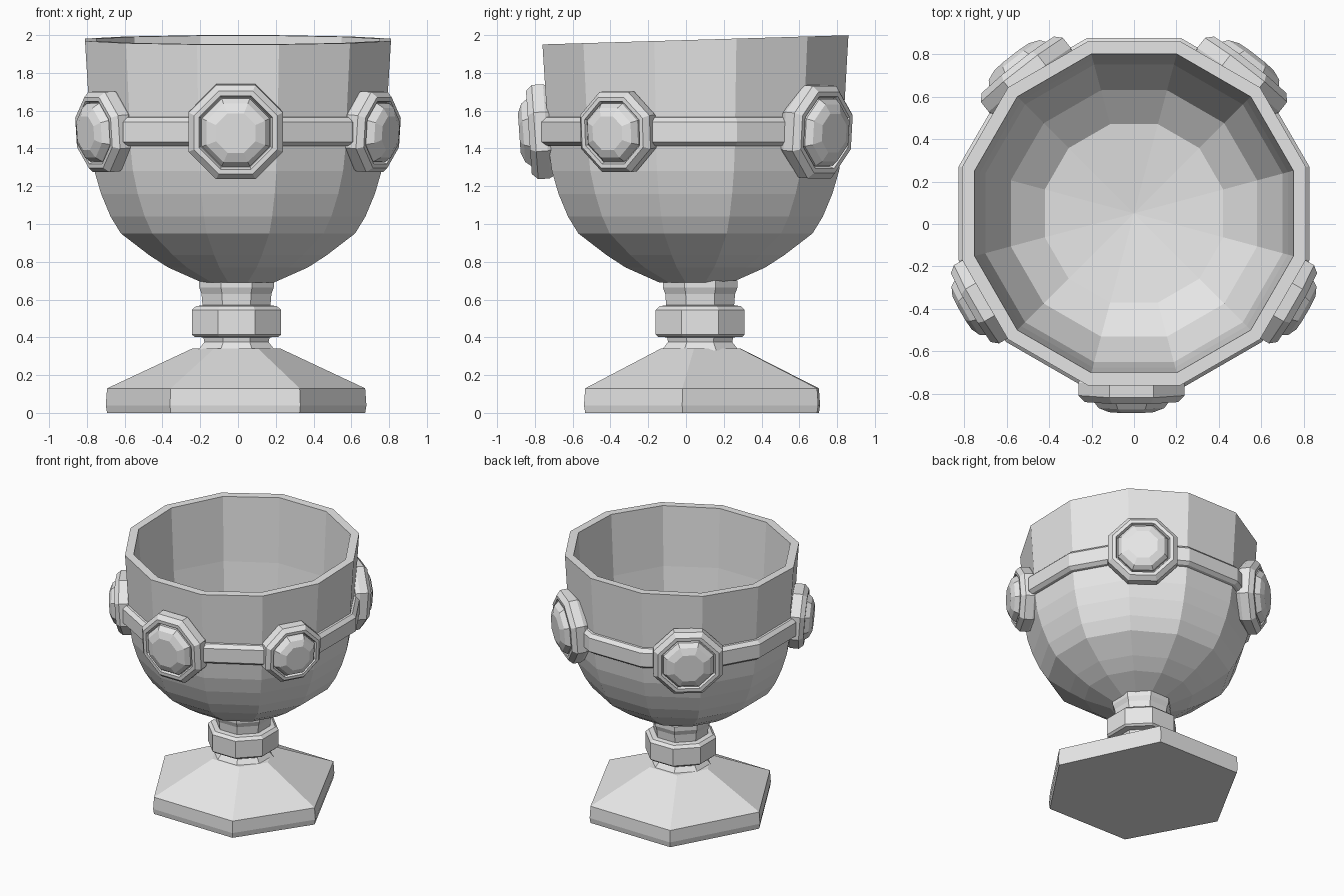
import bpy, bmesh, math
from mathutils import Matrix

if "Cube" in bpy.data.objects:
    bpy.data.objects.remove(bpy.data.objects["Cube"])

metal = bpy.data.materials.new("plain_grey")
metal.diffuse_color = (0.8, 0.8, 0.8, 1)
metal.use_nodes = True
metal.node_tree.nodes["Principled BSDF"].inputs["Base Color"].default_value = metal.diffuse_color


def finish(name, bm):
    bmesh.ops.recalc_face_normals(bm, faces=bm.faces)
    me = bpy.data.meshes.new(name)
    bm.to_mesh(me)
    bm.free()
    me.materials.append(metal)
    ob = bpy.data.objects.new(name, me)
    bpy.context.collection.objects.link(ob)
    return ob


def skin(bm, loops, cap_start=True, cap_end=True, closed=False):
    """Bridge rings of points, optionally capped or joined end to start."""
    rings = [[bm.verts.new(p) for p in loop] for loop in loops]
    pairs = list(zip(rings, rings[1:])) + ([(rings[-1], rings[0])] if closed else [])
    for a, b in pairs:
        n = len(a)
        for i in range(n):
            j = (i + 1) % n
            bm.faces.new((a[i], a[j], b[j], b[i]))
    if cap_start and not closed:
        bm.faces.new(rings[0][::-1])
    if cap_end and not closed:
        bm.faces.new(rings[-1])
    return rings


def ring(sides, apothem, z, cx=0.0, cy=0.0):
    """Regular polygon with flat sides facing the axes."""
    r = apothem / math.cos(math.pi / sides)
    return [(cx + r * math.cos((i + 0.5) * math.tau / sides),
             cy + r * math.sin((i + 0.5) * math.tau / sides), z) for i in range(sides)]


CUP_Y = 0.05

# Cup: twelve-sided bowl, outside profile up to the rim and back down inside
outer = [(0.19, 0.69), (0.37, 0.77), (0.47, 0.835), (0.62, 0.95), (0.675, 1.04),
         (0.725, 1.16), (0.76, 1.28), (0.78, 1.42), (0.785, 1.56), (0.81, 1.975)]
inner = [(0.75, 1.975), (0.725, 1.5), (0.70, 1.27), (0.58, 1.02), (0.42, 0.90)]
bm = bmesh.new()
rings = skin(bm, [ring(12, r, z, 0, CUP_Y) for r, z in outer + inner], cap_end=False)
center = bm.verts.new((0, CUP_Y, 0.85))
last = rings[-1]
for i in range(12):
    bm.faces.new((last[i], last[(i + 1) % 12], center))
for v in bm.verts:                       # rim slopes gently up to the back
    if v.co.z > 1.9:
        v.co.z += 0.03 * (v.co.y - CUP_Y)
finish("cup", bm)

# Band around the cup
bm = bmesh.new()
band = [(0.765, 1.41), (0.80, 1.415), (0.825, 1.435), (0.825, 1.54), (0.80, 1.565), (0.765, 1.57)]
skin(bm, [ring(12, r, z, 0, CUP_Y) for r, z in band], closed=True)
finish("band", bm)


def lathe_mount(name, profile, angle, size, x=0.0):
    """Eight-sided disc facing outwards from the cup at the given angle."""
    bm = bmesh.new()
    skin(bm, [ring(8, r * size, d) for r, d in profile])
    # local +z becomes the outward direction, local y stays upright
    turn = (Matrix.Translation((x, CUP_Y, 1.49))
            @ Matrix.Rotation(math.radians(angle + 90), 4, 'Z')
            @ Matrix.Rotation(math.radians(90), 4, 'X')
            @ Matrix.Translation((0, 0, 0.8))
            @ Matrix.Rotation(math.radians(4), 4, 'X')
            @ Matrix.Translation((0, 0, -0.8)))
    bm.transform(turn)
    finish(name, bm)


# Jewels in octagonal settings
setting = [(0.235, 0.76), (0.25, 0.79), (0.25, 0.85), (0.22, 0.882), (0.195, 0.882), (0.185, 0.855)]
jewel = [(0.18, 0.84), (0.18, 0.878), (0.155, 0.912), (0.105, 0.933)]
for label, angle, size, x in (("front", -90, 1.0, -0.012),
                              ("side_right", -30, 0.85, 0), ("side_left", 210, 0.85, 0),
                              ("back_right", 52, 0.98, 0), ("back_left", 128, 0.98, 0)):
    lathe_mount("setting_" + label, setting, angle, size, x)
    lathe_mount("jewel_" + label, jewel, angle, size, x)

# Stem with a thick collar
SX, SY = -0.008, 0.075
bm = bmesh.new()
stem = [(0.205, 0.33), (0.17, 0.375), (0.175, 0.40), (0.222, 0.402), (0.236, 0.415),
        (0.236, 0.545), (0.215, 0.565), (0.18, 0.57), (0.185, 0.63), (0.198, 0.665), (0.198, 0.70)]
skin(bm, [ring(8, r, z, SX, SY) for r, z in stem])
finish("stem", bm)

# Foot: slightly uneven hexagon rising to the stem
foot = [(0.68, -0.02), (0.34, 0.70), (-0.36, 0.71), (-0.70, 0.09), (-0.36, -0.53), (0.33, -0.54)]


def foot_ring(scale, z):
    return [(SX + (x - SX) * scale, SY + (y - SY) * scale, z) for x, y in foot]


bm = bmesh.new()
skin(bm, [foot_ring(0.99, 0.0), foot_ring(1.0, 0.04), foot_ring(0.99, 0.13), foot_ring(0.34, 0.34)])
finish("foot", bm)
